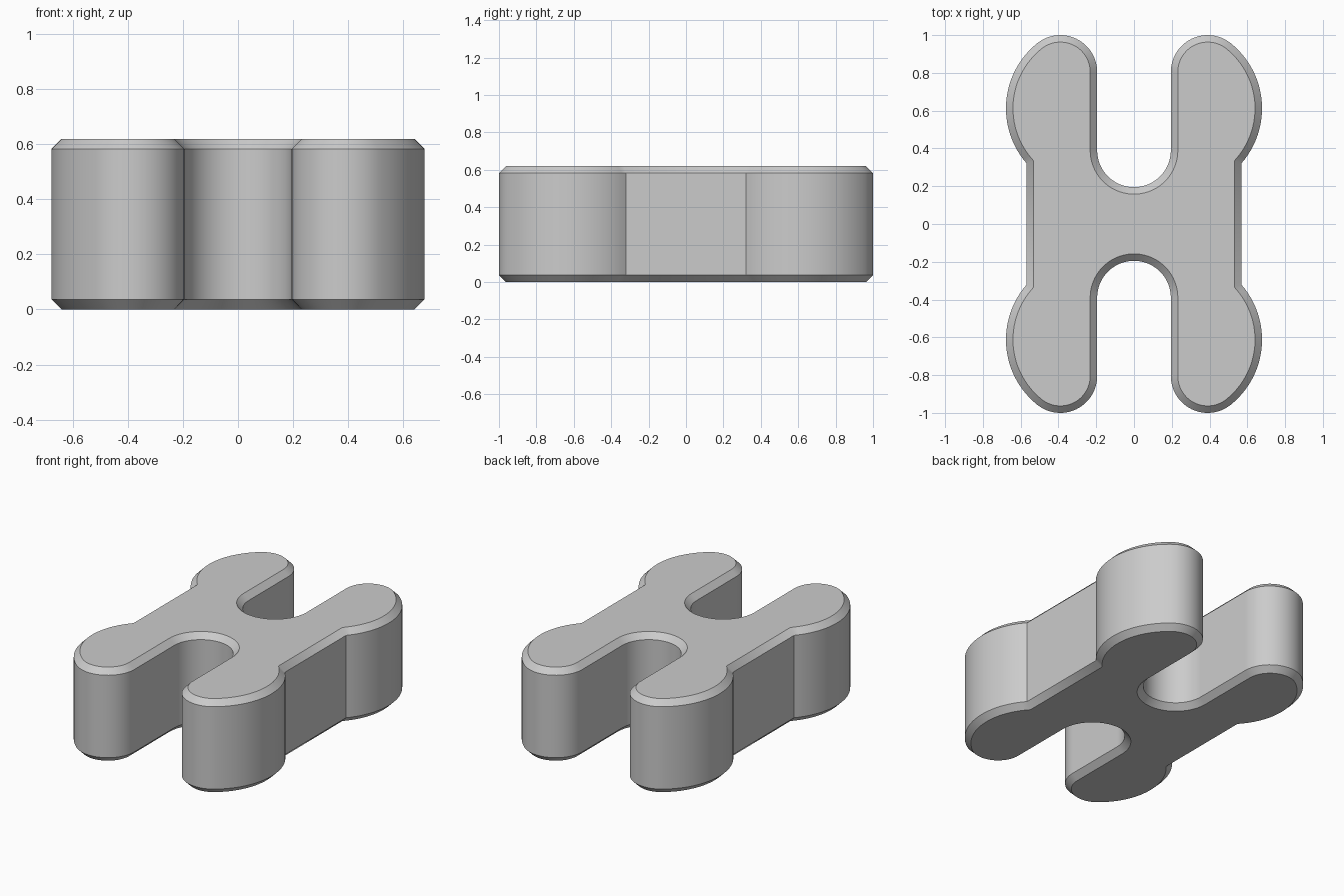
import bpy, bmesh
from math import cos, sin, atan2, hypot, pi
from mathutils import Vector

cube = bpy.data.objects.get("Cube")
if cube:
    bpy.data.objects.remove(cube, do_unlink=True)

HEIGHT, CHAMFER = 0.62, 0.037
SIDE_X = 0.568                      # flat flank
SLOT_R, SLOT_Y = 0.195, 0.39        # rounded slot between the lobes
TIP_X, TIP_Y = 0.39, 0.805          # small circle at each lobe tip
LOBE_X, LOBE_Y = 0.236, 0.612       # large circle on each lobe's outside


def arc(cx, cy, r, a0, a1, n):
    return [Vector((cx + r * cos(a0 + (a1 - a0) * i / n),
                    cy + r * sin(a0 + (a1 - a0) * i / n))) for i in range(n + 1)]


def quarter_outline():
    """One quarter, from the flank to the middle of the slot."""
    lobe_r = SLOT_R + hypot(TIP_X - LOBE_X, TIP_Y - LOBE_Y)
    blend = atan2(TIP_Y - LOBE_Y, TIP_X - LOBE_X)
    drop = (lobe_r ** 2 - (SIDE_X - LOBE_X) ** 2) ** 0.5
    start = atan2(-drop, SIDE_X - LOBE_X)
    pts = arc(LOBE_X, LOBE_Y, lobe_r, start, blend, 24)
    pts += arc(TIP_X, TIP_Y, SLOT_R, blend, pi, 24)[1:]
    pts += arc(0, SLOT_Y, SLOT_R, 0, -pi / 2, 20)
    return pts


def mirrored(pts, sx, sy):
    return [Vector((p.x * sx, p.y * sy)) for p in pts]


def inset(pts, d):
    """Mitred inward offset of a counter-clockwise outline."""
    out = []
    for i, p in enumerate(pts):
        a = (p - pts[i - 1]).normalized()
        b = (pts[(i + 1) % len(pts)] - p).normalized()
        na, nb = Vector((-a.y, a.x)), Vector((-b.y, b.x))
        out.append(p + (na + nb) * d / (1 + na.dot(nb)))
    return out


# Full outline: the quarter mirrored both ways
q = quarter_outline()
half = q + mirrored(q, -1, 1)[-2::-1]
outline = half + mirrored(half, -1, -1)
small = inset(outline, CHAMFER)

# Stack of rings: bottom face, chamfer, wall, chamfer, top face
bm = bmesh.new()
levels = [(small, 0), (outline, CHAMFER), (outline, HEIGHT - CHAMFER), (small, HEIGHT)]
rings = [[bm.verts.new((p.x, p.y, z)) for p in pts] for pts, z in levels]
for low, high in zip(rings, rings[1:]):
    for i in range(len(low)):
        j = (i + 1) % len(low)
        bm.faces.new((low[i], low[j], high[j], high[i]))
bm.faces.new(rings[0][::-1])
bm.faces.new(rings[-1])
mesh = bpy.data.meshes.new("connector_block")
bm.to_mesh(mesh)
bm.free()

block = bpy.data.objects.new("connector_block", mesh)
bpy.context.collection.objects.link(block)

# Plain grey
grey = bpy.data.materials.new("plain_grey")
grey.use_nodes = True
colour = (0.6, 0.6, 0.6, 1)
grey.diffuse_color = colour
grey.node_tree.nodes["Principled BSDF"].inputs["Base Color"].default_value = colour
mesh.materials.append(grey)

bpy.ops.object.select_all(action="DESELECT")
block.select_set(True)
bpy.context.view_layer.objects.active = block
bpy.ops.object.shade_smooth_by_angle(angle=pi / 6)
